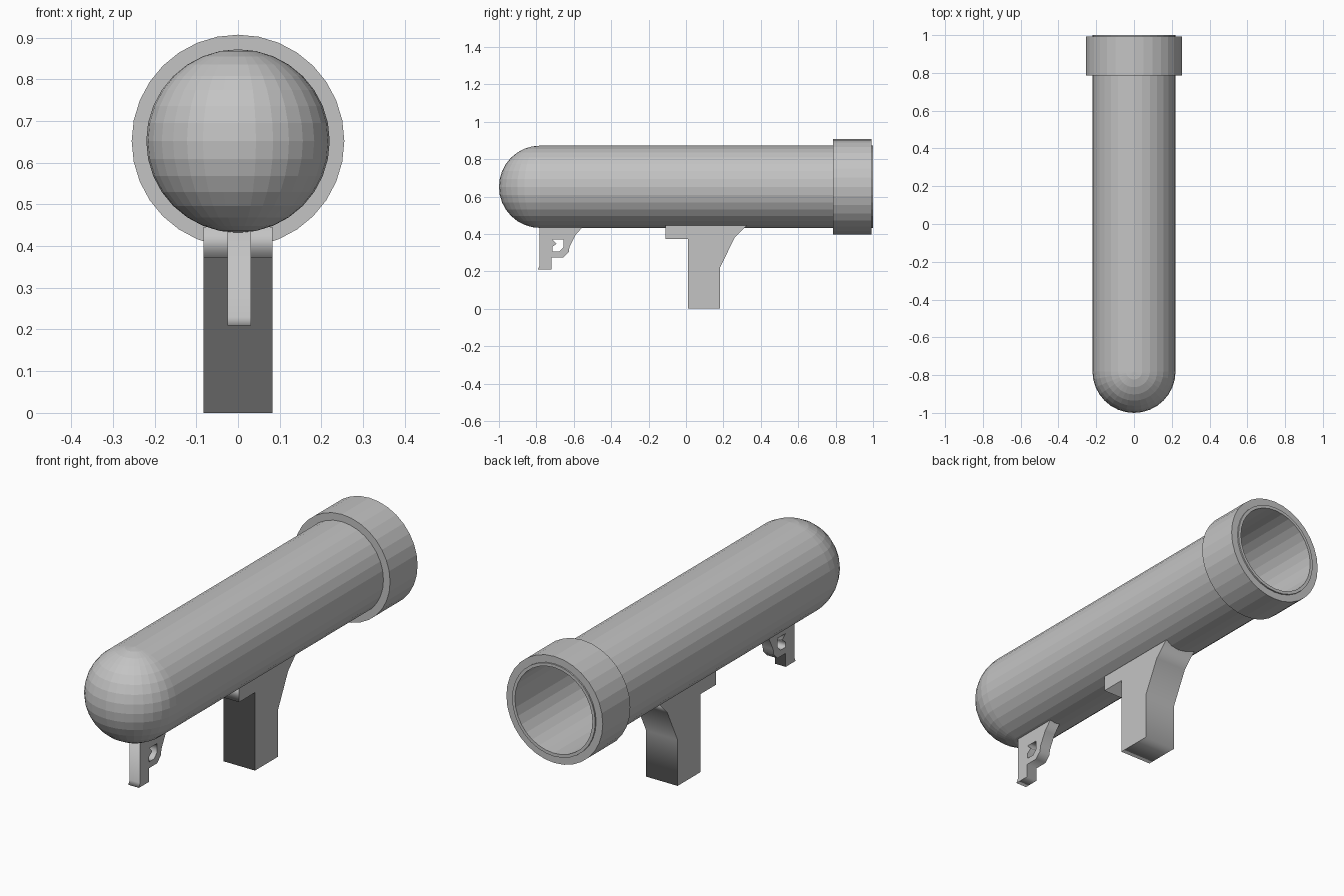
import bpy, bmesh, math
from mathutils import Matrix

if "Cube" in bpy.data.objects:
    bpy.data.objects.remove(bpy.data.objects["Cube"])

AXIS_Z = 0.652   # height of the tube axis
R = 0.22         # tube radius
SIDES = 32

grey = bpy.data.materials.new("plain grey")
grey.diffuse_color = (0.55, 0.55, 0.55, 1)
grey.use_nodes = True
grey.node_tree.nodes["Principled BSDF"].inputs["Base Color"].default_value = grey.diffuse_color


def add_object(name, mesh):
    mesh.materials.clear()
    mesh.materials.append(grey)
    obj = bpy.data.objects.new(name, mesh)
    bpy.context.collection.objects.link(obj)
    return obj


def from_bmesh(name, bm):
    bmesh.ops.recalc_face_normals(bm, faces=bm.faces)
    mesh = bpy.data.meshes.new(name)
    bm.to_mesh(mesh)
    bm.free()
    return add_object(name, mesh)


def hollow_ring(name, y0, y1, r_out, r_in):
    """Pipe along y: a closed rectangular profile carried round the axis."""
    bm = bmesh.new()
    profile = [(r_out, y0), (r_out, y1), (r_in, y1), (r_in, y0)]
    loops = []
    for i in range(SIDES):
        a = 2 * math.pi * i / SIDES
        loops.append([bm.verts.new((r * math.cos(a), y, AXIS_Z + r * math.sin(a)))
                      for r, y in profile])
    for i in range(SIDES):
        p, q = loops[i], loops[(i + 1) % SIDES]
        for k in range(4):
            n = (k + 1) % 4
            bm.faces.new((p[k], p[n], q[n], q[k]))
    return from_bmesh(name, bm)


def side_plate(name, outlines, x0, x1):
    """Extrude closed (y, z) outlines from x0 to x1; inner outlines are holes."""
    curve = bpy.data.curves.new(name + "_profile", 'CURVE')
    curve.dimensions = '2D'
    curve.fill_mode = 'BOTH'
    curve.extrude = (x1 - x0) / 2
    for pts in outlines:
        s = curve.splines.new('POLY')
        s.points.add(len(pts) - 1)
        for p, (y, z) in zip(s.points, pts):
            p.co = (y, z, 0, 1)
        s.use_cyclic_u = True
    tmp = bpy.data.objects.new(name + "_profile", curve)
    bpy.context.collection.objects.link(tmp)
    deps = bpy.context.evaluated_depsgraph_get()
    mesh = bpy.data.meshes.new_from_object(tmp.evaluated_get(deps))
    bpy.data.objects.remove(tmp)
    mid = (x0 + x1) / 2
    mesh.transform(Matrix(((0, 0, 1, mid), (1, 0, 0, 0), (0, 1, 0, 0), (0, 0, 0, 1))))
    bm = bmesh.new()
    bm.from_mesh(mesh)
    bmesh.ops.remove_doubles(bm, verts=bm.verts, dist=1e-5)
    return from_bmesh(name, bm)


# Main tube, open at the back, and the thick collar at its mouth
hollow_ring("tube", -0.78, 1.0, R, 0.205)
hollow_ring("mouth_collar", 0.785, 0.993, 0.255, R - 0.004)

# Round nose: front half of a sphere
bm = bmesh.new()
bmesh.ops.create_uvsphere(bm, u_segments=SIDES, v_segments=16, radius=R)
bmesh.ops.bisect_plane(bm, geom=bm.verts[:] + bm.edges[:] + bm.faces[:], dist=1e-5,
                       plane_co=(0, 0, 0), plane_no=(0, 1, 0), clear_outer=True)
bmesh.ops.translate(bm, verts=bm.verts, vec=(0, -0.78, AXIS_Z))
from_bmesh("round_nose", bm)

# Rear support post
side_plate("support_post", [[
    (-0.11, 0.446), (-0.11, 0.373), (0.01, 0.373), (0.01, 0), (0.182, 0),
    (0.182, 0.22), (0.26, 0.38), (0.325, 0.446)]], -0.083, 0.083)

# Front handle with its guard opening; the notch in the opening is the trigger
side_plate("trigger_handle", [
    [(-0.783, 0.44), (-0.783, 0.23), (-0.793, 0.21), (-0.718, 0.21), (-0.718, 0.275),
     (-0.655, 0.275), (-0.627, 0.303), (-0.623, 0.33), (-0.59, 0.395), (-0.55, 0.44)],
    [(-0.715, 0.37), (-0.655, 0.37), (-0.655, 0.328), (-0.678, 0.305),
     (-0.715, 0.305), (-0.715, 0.33), (-0.692, 0.348)]], -0.025, 0.031)
